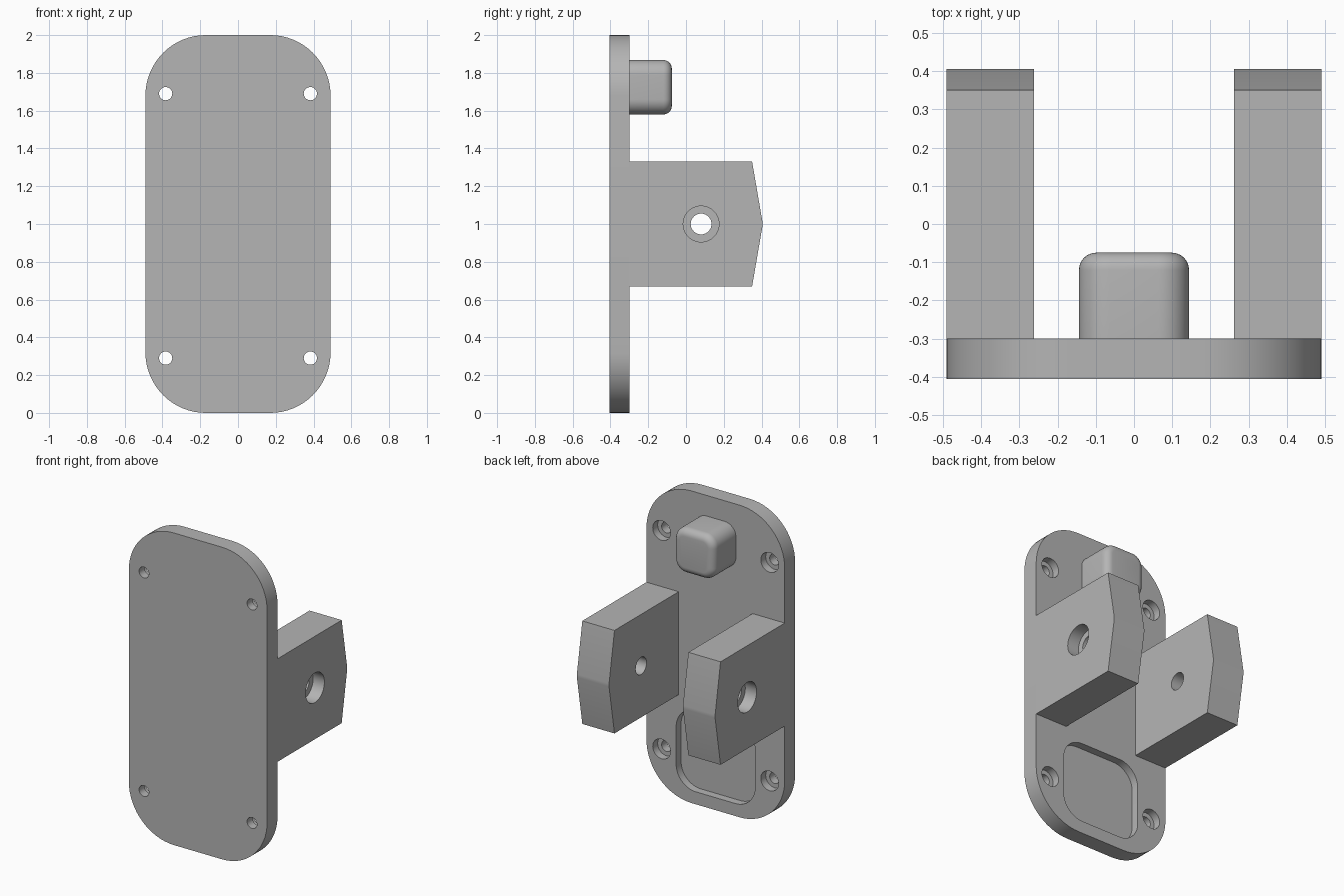
import bpy, bmesh, math
from mathutils import Vector

cube = bpy.data.objects.get("Cube")
if cube:
    bpy.data.objects.remove(cube, do_unlink=True)

GREY = (0.46, 0.46, 0.46, 1)
metal = bpy.data.materials.new("plain grey")
metal.use_nodes = True
metal.diffuse_color = GREY
metal.node_tree.nodes["Principled BSDF"].inputs["Base Color"].default_value = GREY


def prism(name, outline, axis, start, end):
    """Extrude a closed outline (list of 3D points on the start plane) along an axis."""
    bm = bmesh.new()
    step = Vector(axis) * (end - start)
    base = [Vector(p) + Vector(axis) * start for p in outline]
    low = [bm.verts.new(p) for p in base]
    high = [bm.verts.new(p + step) for p in base]
    bm.faces.new(low)
    bm.faces.new(high)
    for i in range(len(low)):
        j = (i + 1) % len(low)
        bm.faces.new((low[i], low[j], high[j], high[i]))
    bmesh.ops.recalc_face_normals(bm, faces=bm.faces)
    mesh = bpy.data.meshes.new(name)
    bm.to_mesh(mesh)
    bm.free()
    mesh.materials.append(metal)
    obj = bpy.data.objects.new(name, mesh)
    bpy.context.collection.objects.link(obj)
    return obj


def rounded_slab(name, half_width, z0, z1, radius, y0, y1, segments=16):
    """Rounded rectangle in the xz plane, extruded along y."""
    cx, mid, cz = half_width - radius, (z0 + z1) / 2, (z1 - z0) / 2 - radius
    points = []
    for corner, (sx, sz) in enumerate([(1, 1), (-1, 1), (-1, -1), (1, -1)]):
        for k in range(segments + 1):
            a = (corner + k / segments) * math.pi / 2
            points.append((sx * cx + radius * math.cos(a), 0,
                           mid + sz * cz + radius * math.sin(a)))
    return prism(name, points, (0, 1, 0), y0, y1)


def rod(axis, centre, radius, start, end, sides=40):
    """Round cutter along x or y."""
    points = []
    for k in range(sides):
        a = 2 * math.pi * k / sides
        u, z = radius * math.cos(a), radius * math.sin(a)
        points.append(Vector(centre) + Vector((0, u, z) if axis[0] else (u, 0, z)))
    return prism("cutter", points, axis, start, end)


def apply(obj, mod):
    bpy.context.view_layer.objects.active = obj
    bpy.ops.object.modifier_apply(modifier=mod.name)


def cut(obj, cutters):
    for cutter in cutters:
        cutter.hide_render = True
        mod = obj.modifiers.new("cut", 'BOOLEAN')
        mod.operation = 'DIFFERENCE'
        mod.solver = 'EXACT'
        mod.object = cutter
        apply(obj, mod)
        bpy.data.objects.remove(cutter, do_unlink=True)


FRONT, BACK = -0.405, -0.30
X, Y = (1, 0, 0), (0, 1, 0)

# Mounting plate with counterbored screw holes and a shallow rear pocket
plate = rounded_slab("mounting_plate", 0.49, 0, 2, 0.32, FRONT, BACK)
cutters = [rounded_slab("cutter", 0.28, 0.08, 0.60, 0.14, BACK - 0.05, BACK + 0.1)]
for x in (-0.383, 0.383):
    for z in (0.29, 1.69):
        cutters.append(rod(Y, (x, 0, z), 0.063, BACK - 0.05, BACK + 0.1))
        cutters.append(rod(Y, (x, 0, z), 0.035, FRONT - 0.1, BACK + 0.1))
cut(plate, cutters)
parts = [plate]

# Two pointed arms, each with a pivot hole counterbored from outside
arm_outline = [(0, BACK, 0.67), (0, 0.35, 0.67), (0, 0.405, 0.99),
               (0, 0.405, 1.01), (0, 0.35, 1.33), (0, BACK, 1.33)]
for side, label in ((1, "left"), (-1, "right")):
    arm = prism(label + "_arm", arm_outline, X, side * 0.262, side * 0.49)
    pivot = (0, 0.08, 1)
    cut(arm, [rod(X, pivot, 0.095, side * 0.41, side * 0.6),
              rod(X, pivot, 0.055, side * 0.2, side * 0.6)])
    parts.append(arm)

# Soft-edged bumper peg on the upper back
peg = rounded_slab("bumper_peg", 0.144, 1.58, 1.868, 0.08, BACK, -0.075, 10)
bm = bmesh.new()
bm.from_mesh(peg.data)
rim = [e for e in bm.edges if all(v.co.y > -0.08 for v in e.verts)]
bmesh.ops.bevel(bm, geom=rim, offset=0.045, segments=6, profile=0.5, affect='EDGES')
bm.to_mesh(peg.data)
bm.free()
parts.append(peg)

# Smooth curved walls, keep hard edges crisp
for obj in parts:
    bpy.ops.object.select_all(action='DESELECT')
    obj.select_set(True)
    bpy.context.view_layer.objects.active = obj
    bpy.ops.object.shade_smooth_by_angle(angle=math.radians(30))
